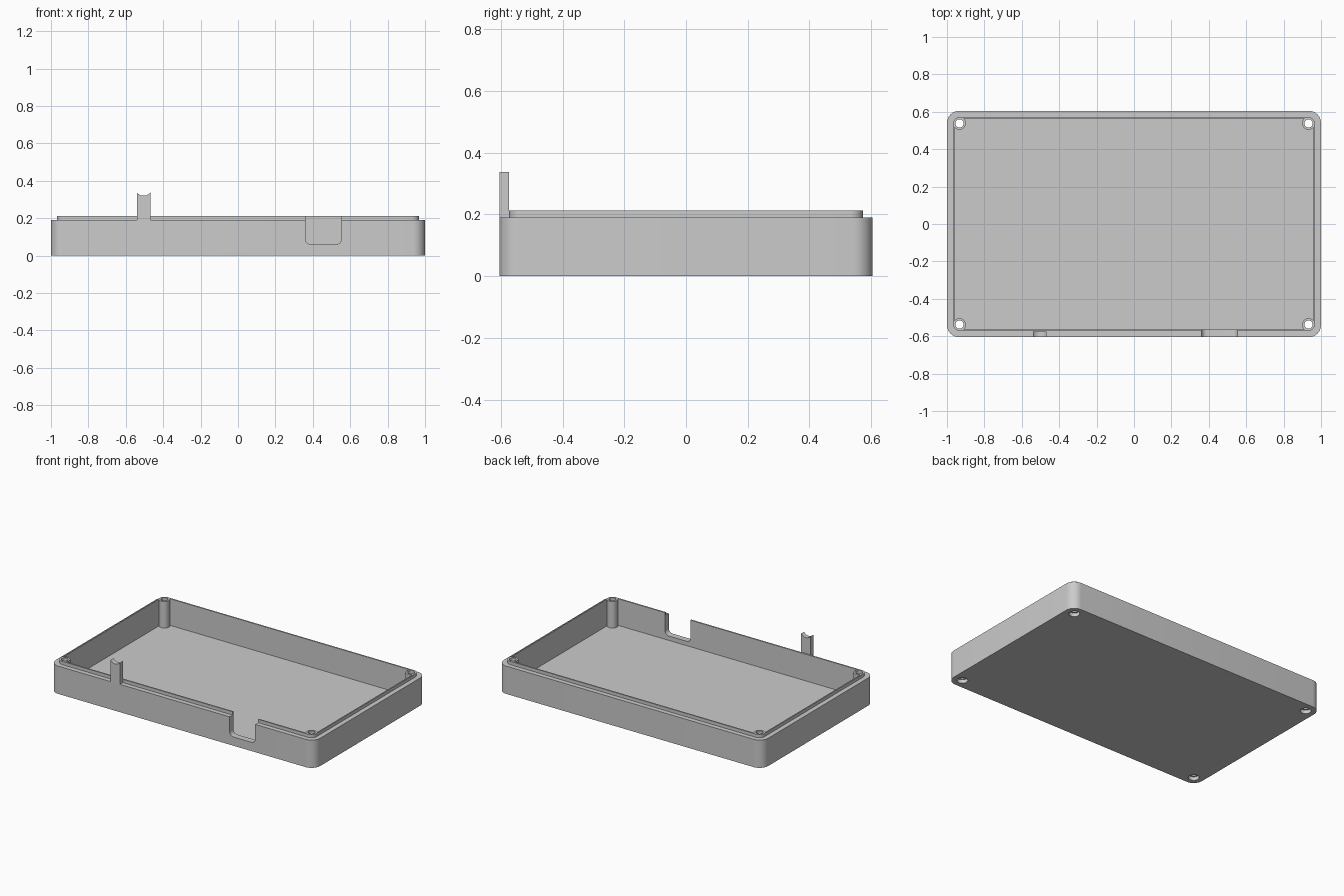
import bpy, bmesh, math

if "Cube" in bpy.data.objects:
    bpy.data.objects.remove(bpy.data.objects["Cube"])

grey = bpy.data.materials.new("plain grey")
grey.use_nodes = True
COLOUR = (0.6, 0.6, 0.6, 1)
grey.diffuse_color = COLOUR
grey.node_tree.nodes["Principled BSDF"].inputs["Base Color"].default_value = COLOUR


def prism(name, start, offset):
    """Extrude a closed loop of 3D points by an offset vector."""
    bm = bmesh.new()
    face = bm.faces.new([bm.verts.new(p) for p in start])
    out = bmesh.ops.extrude_face_region(bm, geom=[face])
    bmesh.ops.translate(bm, vec=offset,
                        verts=[v for v in out["geom"] if isinstance(v, bmesh.types.BMVert)])
    bmesh.ops.recalc_face_normals(bm, faces=bm.faces)
    mesh = bpy.data.meshes.new(name)
    bm.to_mesh(mesh)
    bm.free()
    mesh.materials.append(grey)
    obj = bpy.data.objects.new(name, mesh)
    bpy.context.collection.objects.link(obj)
    return obj


def rounded(hx, hy, r, steps=10):
    """Rounded rectangle outline from half sizes and corner radius."""
    pts = []
    for i, (sx, sy) in enumerate([(1, 1), (-1, 1), (-1, -1), (1, -1)]):
        for k in range(steps + 1):
            a = math.pi / 2 * (i + k / steps)
            pts.append((sx * (hx - r) + r * math.cos(a), sy * (hy - r) + r * math.sin(a)))
    return pts


def slab(name, hx, hy, r, z0, z1):
    return prism(name, [(x, y, z0) for x, y in rounded(hx, hy, r)], (0, 0, z1 - z0))


def cylinder(name, x, y, r, z0, z1, r_top=None):
    bm = bmesh.new()
    bmesh.ops.create_cone(bm, cap_ends=True, segments=32, radius1=r,
                          radius2=r if r_top is None else r_top, depth=z1 - z0)
    bmesh.ops.translate(bm, vec=(x, y, (z0 + z1) / 2), verts=bm.verts)
    mesh = bpy.data.meshes.new(name)
    bm.to_mesh(mesh)
    bm.free()
    mesh.materials.append(grey)
    obj = bpy.data.objects.new(name, mesh)
    bpy.context.collection.objects.link(obj)
    return obj


def combine(target, tool, operation):
    """Apply a boolean and discard the tool."""
    tool.hide_render = True
    mod = target.modifiers.new("bool", "BOOLEAN")
    mod.operation, mod.solver, mod.object = operation, "EXACT", tool
    bpy.context.view_layer.objects.active = target
    bpy.ops.object.modifier_apply(modifier=mod.name)
    bpy.data.objects.remove(tool)


HX, HY, WALL_TOP, LIP_TOP, FLOOR = 1.0, 0.605, 0.19, 0.212, 0.03
SCREWS = [(sx * 0.933, sy * 0.538) for sx in (-1, 1) for sy in (-1, 1)]

# Outer shell with the raised lip
tray = slab("tray", HX, HY, 0.065, 0, WALL_TOP)
combine(tray, slab("lip", 0.968, 0.573, 0.04, 0.1, LIP_TOP), "UNION")

# Cavity that leaves the corner screw posts standing
cavity = slab("cavity", 0.96, 0.563, 0.03, FLOOR, 0.4)
for x, y in SCREWS:
    combine(cavity, cylinder("post", x, y, 0.034, -0.1, 0.5), "DIFFERENCE")
combine(tray, cavity, "DIFFERENCE")

# Screw holes with a recess for the heads underneath
for x, y in SCREWS:
    combine(tray, cylinder("hole", x, y, 0.022, -0.1, 0.5), "DIFFERENCE")
    combine(tray, cylinder("head_recess", x, y, 0.034, -0.02, 0.025), "DIFFERENCE")

# Port opening with rounded lower corners in the front wall
port = [(x + 0.457, -0.7, z + 0.26) for x, z in rounded(0.097, 0.2, 0.03)]
combine(tray, prism("port", port, (0, 0.18, 0)), "DIFFERENCE")

# Upright front tab with a concave top
cx, half, tip, dip = -0.505, 0.036, 0.338, 0.018
rad = (dip ** 2 + half ** 2) / (2 * dip)
sweep = math.asin(half / rad)
profile = [(cx - half, WALL_TOP), (cx + half, WALL_TOP)]
for k in range(13):
    a = sweep * (1 - k / 6)
    profile.append((cx + rad * math.sin(a), tip - dip + rad * (1 - math.cos(a))))
tab = prism("cable_tab", [(x, -HY, z) for x, z in profile], (0, 0.031, 0))

# Smooth rounded corners, keep edges sharp
for obj in (tray, tab):
    bpy.ops.object.select_all(action="DESELECT")
    obj.select_set(True)
    bpy.context.view_layer.objects.active = obj
    bpy.ops.object.shade_smooth_by_angle(angle=math.radians(30))
